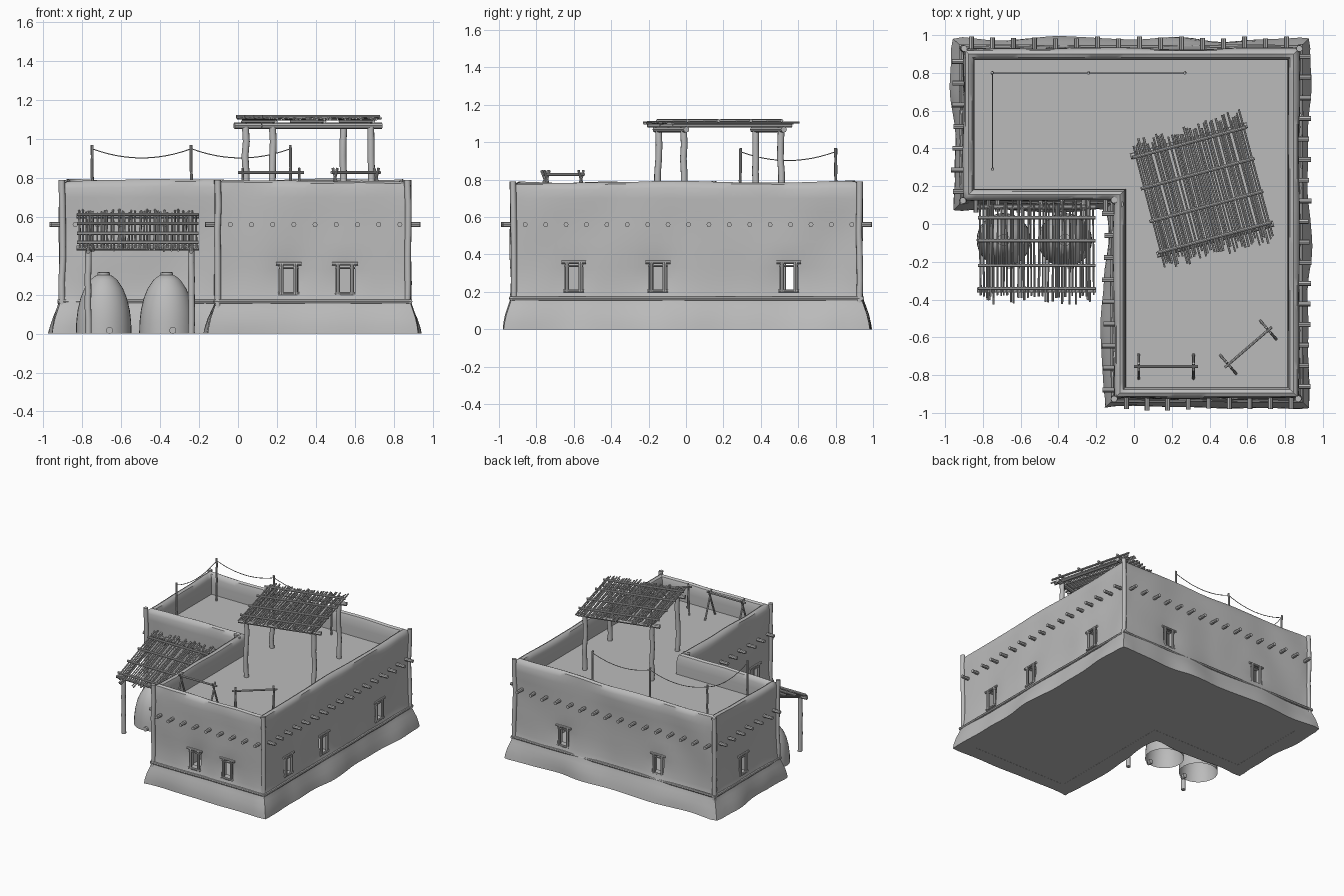
import bpy, bmesh, math, random
from mathutils import Vector, Matrix, noise

if "Cube" in bpy.data.objects:
    bpy.data.objects.remove(bpy.data.objects["Cube"])

random.seed(4)
clay = bpy.data.materials.new("plain grey clay")
clay.diffuse_color = (0.5, 0.5, 0.5, 1)
clay.use_nodes = True
clay.node_tree.nodes["Principled BSDF"].inputs["Base Color"].default_value = clay.diffuse_color

# L-shaped plan, counter-clockwise, with the outward mitre signs of each corner
CORNERS = [(-.905, .125, -1, -1), (-.105, .125, -1, -1), (-.105, -.925, -1, -1),
           (.875, -.925, 1, -1), (.875, .93, 1, 1), (-.905, .93, -1, 1)]
# Windows: x, y, outward direction
WINDOWS = [(.26, -.925, 0, -1), (.55, -.925, 0, -1), (.875, -.6, 1, 0), (.875, -.15, 1, 0),
           (.875, .55, 1, 0), (.44, .93, 0, 1), (-.40, .93, 0, 1), (-.905, .56, -1, 0),
           (-.105, -.74, -1, 0)]
ROOF = .63


def finish(name, bm, angle=40):
    bmesh.ops.recalc_face_normals(bm, faces=bm.faces)
    me = bpy.data.meshes.new(name)
    bm.to_mesh(me)
    bm.free()
    ob = bpy.data.objects.new(name, me)
    bpy.context.collection.objects.link(ob)
    me.materials.append(clay)
    bpy.ops.object.select_all(action='DESELECT')
    ob.select_set(True)
    bpy.context.view_layer.objects.active = ob
    if angle:
        bpy.ops.object.shade_smooth_by_angle(angle=math.radians(angle))
    return ob


def tube(bm, pts, r, n=8):
    """Round rod through the given points."""
    pts = [Vector(p) for p in pts]
    d = (pts[-1] - pts[0]).normalized()
    u = d.orthogonal().normalized()
    w = d.cross(u)
    rings = [[bm.verts.new(p + r * (u * math.cos(k * math.tau / n) + w * math.sin(k * math.tau / n)))
              for k in range(n)] for p in pts]
    for a, b in zip(rings, rings[1:]):
        for k in range(n):
            bm.faces.new((a[k], a[(k + 1) % n], b[(k + 1) % n], b[k]))
    bm.faces.new(rings[0])
    bm.faces.new(rings[-1])


def bent(p, q, wob, n=6):
    """Slightly crooked path from p to q."""
    p, q = Vector(p), Vector(q)
    return [p.lerp(q, i / n) + Vector((random.uniform(-wob, wob), random.uniform(-wob, wob), 0))
            for i in range(n + 1)]


def plan(off):
    return [Vector((x + sx * off, y + sy * off, 0)) for x, y, sx, sy in CORNERS]


def slab(name, off, z0, z1):
    bm = bmesh.new()
    f = bm.faces.new([bm.verts.new((p.x, p.y, z0)) for p in plan(off)])
    ex = bmesh.ops.extrude_face_region(bm, geom=[f])
    for v in ex["geom"]:
        if isinstance(v, bmesh.types.BMVert):
            v.co.z = z1
    return finish(name, bm, 0)


# Adobe walls: closed profile (offset, height) swept round the plan
PROFILE = [(.05, 0), (.045, .035), (.035, .08), (.02, .125), (.005, .17), (0, .21), (-.004, .27),
           (-.005, .33), (-.005, .4), (-.005, .47), (-.005, .55), (-.003, .63), (0, .7), (-.002, .745),
           (-.012, .772), (-.03, .782), (-.048, .772), (-.058, .745), (-.06, .7), (-.062, .6),
           (-.065, .3), (-.065, 0)]
bm = bmesh.new()
rings = []
for j, (off, z) in enumerate(PROFILE):
    c = plan(off)
    ring = []
    for i in range(6):
        a, b = c[i], c[(i + 1) % 6]
        steps = round((plan(0)[(i + 1) % 6] - plan(0)[i]).length / .045)
        nrm = Vector(((b - a).y, -(b - a).x, 0)).normalized()
        for s in range(steps):
            p = a.lerp(b, s / steps)
            p.z = z
            if z > .7:
                p.z += .016 * noise.noise(Vector((p.x * 3, p.y * 3, 7))) + .004
            if j < 14:
                amp = .014 + .02 * max(0, 1 - z / .2)
                if s == 0:
                    amp *= .3
                d = amp * noise.noise(Vector((p.x * 3.5, p.y * 3.5, z * 3)))
                for wx, wy, nx, ny in WINDOWS:
                    if nrm.x * nx + nrm.y * ny > .9:
                        q = (p.x - wx) ** 2 + (p.y - wy) ** 2 + (z - .29) ** 2
                        d -= .014 * math.exp(-q / .006)
                p += nrm * d
            ring.append(bm.verts.new(p))
    rings.append(ring)
N = len(rings[0])
for j in range(len(rings)):
    a, b = rings[j], rings[(j + 1) % len(rings)]
    for k in range(N):
        bm.faces.new((a[k], a[(k + 1) % N], b[(k + 1) % N], b[k]))
walls = finish("adobe_walls", bm)

# Window openings cut through the walls
bm = bmesh.new()
for x, y, nx, ny in WINDOWS:
    size = (.3 if nx else .1, .3 if ny else .1, .15)
    bmesh.ops.create_cube(bm, size=1, matrix=Matrix.Translation((x, y, .28)) @ Matrix.Diagonal((*size, 1)))
cutter = finish("window_cutter", bm, 0)
cutter.hide_render = True
bpy.context.view_layer.objects.active = walls
mod = walls.modifiers.new("openings", 'BOOLEAN')
mod.operation, mod.solver, mod.object = 'DIFFERENCE', 'EXACT', cutter
bpy.ops.object.modifier_apply(modifier="openings")
bpy.data.objects.remove(cutter)
bpy.context.view_layer.objects.active = walls
walls.select_set(True)
bpy.ops.object.shade_smooth_by_angle(angle=math.radians(40))

slab("roof_floor", -.045, ROOF - .03, ROOF)
slab("ground_floor", -.02, .001, .012)

# Window frames: lintel, sill, cross bar and two uprights
bm = bmesh.new()
for x, y, nx, ny in WINDOWS:
    def at(side, z, out=-.004):
        return (x + nx * out - ny * side, y + ny * out + nx * side, z)
    for z, half, r in ((.358, .066, .009), (.205, .055, .009), (.338, .05, .005)):
        tube(bm, [at(-half, z), at(half, z)], r)
    for s in (-.036, .036):
        tube(bm, [at(s, .2), at(s, .36)], .011)
finish("window_frames", bm)

# Corner posts, bond beams and roof beam ends
posts, bond, ends = bmesh.new(), bmesh.new(), bmesh.new()
for i, (x, y, sx, sy) in enumerate(CORNERS):
    x2, y2, tx, ty = CORNERS[(i + 1) % 6]
    tube(posts, bent((x - sx * .002, y - sy * .002, 0), (x - sx * .002, y - sy * .002, .79), .004), .017, 10)
    a, b = Vector((x, y, 0)), Vector((x2, y2, 0))
    d = (b - a).normalized()
    n = Vector((d.y, -d.x, 0))
    up = Vector((0, 0, .165))
    tube(bond, bent(a + n * .008 - d * .02 + up, b + n * .008 + d * .02 + up, .003, 10), .011)
    count = round((b - a).length / .112)
    for k in range(count):
        p = a.lerp(b, (k + .6) / count) + Vector((0, 0, .56))
        tube(ends, [p - n * .05, p + n * random.uniform(.05, .065)], .013)
tube(posts, bent((-.07, .105, 0), (-.07, .105, .785), .004), .016, 10)
finish("corner_posts", posts)
finish("bond_beams", bond)
finish("roof_beam_ends", ends)

# Domed granaries with a rim cap and a small arched outlet
for name, cx in (("left_granary", -.69), ("right_granary", -.365)):
    bm = bmesh.new()
    prof = [(.143, 0), (.141, .06), (.134, .12), (.12, .18), (.1, .23), (.07, .275), (.045, .296),
            (.032, .3), (.032, .313), (.024, .316), (0, .316)]
    vs = [bm.verts.new((r, 0, z)) for r, z in prof]
    es = [bm.edges.new(e) for e in zip(vs, vs[1:])]
    bmesh.ops.spin(bm, geom=vs + es, cent=(0, 0, 0), axis=(0, 0, 1), angle=math.tau, steps=32)
    bmesh.ops.remove_doubles(bm, verts=bm.verts, dist=.0005)
    bmesh.ops.translate(bm, verts=bm.verts, vec=(cx, -.085, 0))
    finish(name, bm)
    bm = bmesh.new()
    tube(bm, [(cx + .03, -.235, .016), (cx + .03, -.2, .016)], .018, 12)
    finish(name + "_outlet", bm)


def stick_mat(name, half_x, y0, y1, count, battens, M):
    """Layer of thin sticks along y with battens along x, placed by matrix M."""
    bm = bmesh.new()
    for k in range(count):
        x = -half_x + 2 * half_x * k / (count - 1) + random.uniform(-.004, .004)
        z = random.uniform(-.004, .004)
        tube(bm, [(x, y0 + random.uniform(-.03, .025), z),
                  (x + random.uniform(-.006, .006), y1 + random.uniform(-.025, .03), z)],
             random.uniform(.0045, .007), 6)
    for y in battens:
        tube(bm, [(-half_x - .012, y, .011), (half_x + .012, y, .011)], .009)
    bmesh.ops.transform(bm, matrix=M, verts=bm.verts)
    finish(name, bm)


# Sloping canopy over the granaries
slope = math.atan2(.19, .5)
stick_mat("canopy_sticks", .3, -.265, .265, 34, (-.2, -.07, .07, .2),
          Matrix.Translation((-.515, -.15, .53)) @ Matrix.Rotation(slope, 4, 'X'))
bm = bmesh.new()
for x in (-.77, -.24):
    tube(bm, bent((x, -.35, 0), (x, -.35, .435), .002), .017, 10)
    tube(bm, [(x, -.4, .42), (x, .13, .62)], .011)
tube(bm, [(-.83, -.35, .44), (-.2, -.35, .44)], .013)
tube(bm, [(-.83, .09, .605), (-.2, .09, .605)], .013)
finish("canopy_frame", bm)

# Rotated roof shelter
M = Matrix.Translation((.36, .18, 0)) @ Matrix.Rotation(math.radians(15), 4, 'Z')
stick_mat("shelter_sticks", .3, -.335, .335, 40, (-.26, -.09, .09, .26), M @ Matrix.Translation((0, 0, 1.104)))
bm = bmesh.new()
for sy in (-.27, .27):
    for sx in (-.26, .26):
        tube(bm, bent(M @ Vector((sx, sy, ROOF - .01)), M @ Vector((sx, sy, 1.06)), .005), .018, 10)
    tube(bm, [M @ Vector((-.32, sy, 1.068)), M @ Vector((.32, sy, 1.068))], .016)
for sx in (-.26, 0, .26):
    tube(bm, [M @ Vector((sx, -.33, 1.088)), M @ Vector((sx, .33, 1.088))], .009)
finish("shelter_frame", bm)

# Washing line: four poles with sagging cords
poles = [(-.75, .29), (-.75, .8), (-.24, .8), (.27, .8)]
bm = bmesh.new()
for x, y in poles:
    tube(bm, bent((x, y, ROOF - .01), (x, y, .968), .002), .0075)
finish("line_poles", bm)
bm = bmesh.new()
for (x, y), (x2, y2) in zip(poles, poles[1:]):
    tube(bm, [(x + (x2 - x) * t / 12, y + (y2 - y) * t / 12, .95 - .19 * (t / 12) * (1 - t / 12))
              for t in range(13)], .0028, 5)
finish("line_cord", bm)

# Two drying racks: a bar resting on crossed legs
bm = bmesh.new()
for a, b in (((.0, -.755), (.34, -.755)), ((.48, -.76), (.73, -.545))):
    a, b = Vector((*a, .828)), Vector((*b, .828))
    d = (b - a).normalized()
    n = Vector((-d.y, d.x, 0))
    tube(bm, [a, b], .0075)
    for p in (a + d * .025, b - d * .025):
        for s in (-1, 1):
            tube(bm, [p + n * s * .065 + Vector((0, 0, ROOF - .833)), p - n * s * .018 + Vector((0, 0, .022))], .007)
finish("drying_racks", bm)
